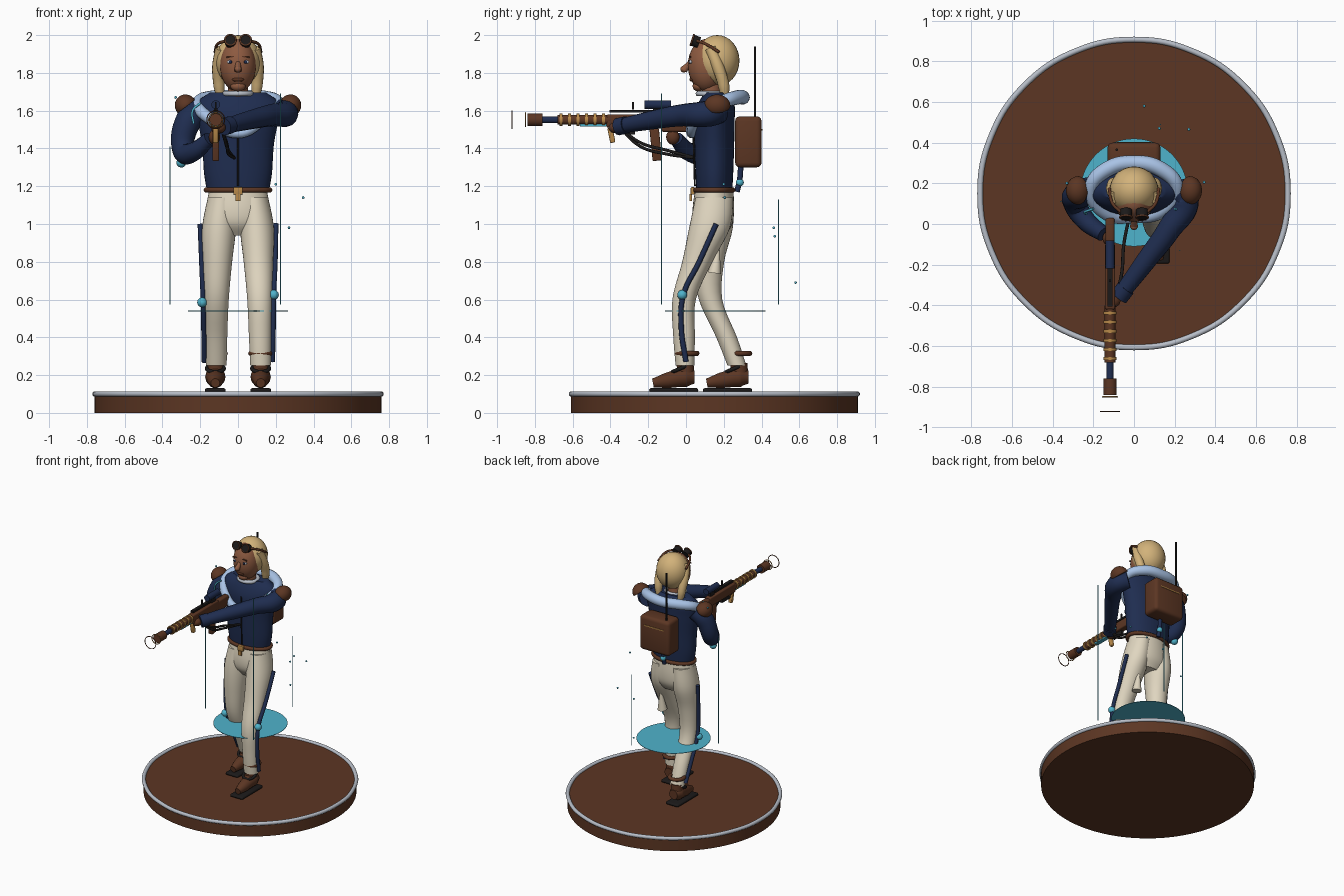
import bpy, bmesh, math
from mathutils import Vector, Matrix, Euler

cube = bpy.data.objects.get("Cube")
if cube:
    bpy.data.objects.remove(cube, do_unlink=True)


def material(name, code):
    def linear(i):
        c = int(code[i:i + 2], 16) / 255
        return c / 12.92 if c < 0.04 else ((c + 0.055) / 1.055) ** 2.4
    m = bpy.data.materials.new(name)
    m.use_nodes = True
    colour = (linear(0), linear(2), linear(4), 1)
    m.diffuse_color = colour
    m.node_tree.nodes["Principled BSDF"].inputs["Base Color"].default_value = colour
    return m


brown = material("brown leather", "5c3623")
navy = material("navy cloth", "1f2d50")
cream = material("cream cloth", "e0d6c0")
skin = material("skin", "8d5a40")
blond = material("blond hair", "d2b27a")
silver = material("silver", "b8bec8")
pale = material("pale blue cloth", "a9c3e6")
gold = material("gold", "b98a4a")
black = material("black rubber", "1c1a1a")
teal = material("teal glow", "4fb3cc")


def finish(name, bm, mat):
    bmesh.ops.recalc_face_normals(bm, faces=bm.faces)
    mesh = bpy.data.meshes.new(name)
    bm.to_mesh(mesh)
    bm.free()
    ob = bpy.data.objects.new(name, mesh)
    bpy.context.collection.objects.link(ob)
    mesh.materials.append(mat)
    bpy.ops.object.select_all(action='DESELECT')
    ob.select_set(True)
    bpy.context.view_layer.objects.active = ob
    bpy.ops.object.shade_smooth_by_angle(angle=math.radians(40))
    return ob


def ball(name, at, size, mat, tilt=(0, 0, 0), dome=False):
    bm = bmesh.new()
    bmesh.ops.create_uvsphere(bm, u_segments=28, v_segments=16, radius=1)
    if dome:
        for v in bm.verts:
            v.co.z = max(v.co.z, -0.05)
    size = (size,) * 3 if isinstance(size, float) else size
    bm.transform(Matrix.LocRotScale(Vector(at), Euler(tilt), Vector(size)))
    return finish(name, bm, mat)


def box(name, at, size, mat, tilt=(0, 0, 0), bevel=0.0):
    bm = bmesh.new()
    bmesh.ops.create_cube(bm, size=1)
    bmesh.ops.scale(bm, vec=size, verts=bm.verts)
    if bevel:
        bmesh.ops.bevel(bm, geom=bm.edges[:], offset=bevel, segments=3, profile=0.5, affect='EDGES')
    bm.transform(Matrix.LocRotScale(Vector(at), Euler(tilt), None))
    return finish(name, bm, mat)


def rod(name, start, end, r, mat, r2=None, sides=24):
    a, b = Vector(start), Vector(end)
    bm = bmesh.new()
    bmesh.ops.create_cone(bm, cap_ends=True, segments=sides, radius1=r,
                          radius2=r if r2 is None else r2, depth=(b - a).length)
    turn = (b - a).to_track_quat('Z', 'Y')
    bm.transform(Matrix.LocRotScale((a + b) / 2, turn, None))
    return finish(name, bm, mat)


def tube(name, points, radii, mat, closed=False):
    curve = bpy.data.curves.new(name, 'CURVE')
    curve.dimensions = '3D'
    curve.bevel_depth, curve.bevel_resolution = 1, 5
    curve.use_fill_caps, curve.resolution_u = True, 8
    spline = curve.splines.new('BEZIER')
    spline.bezier_points.add(len(points) - 1)
    spline.use_cyclic_u = closed
    radii = [radii] * len(points) if isinstance(radii, float) else radii
    for bp, p, r in zip(spline.bezier_points, points, radii):
        bp.co, bp.radius = p, r
        bp.handle_left_type = bp.handle_right_type = 'AUTO'
    ob = bpy.data.objects.new(name, curve)
    bpy.context.collection.objects.link(ob)
    curve.materials.append(mat)
    bpy.ops.object.select_all(action='DESELECT')
    ob.select_set(True)
    bpy.context.view_layer.objects.active = ob
    bpy.ops.object.convert(target='MESH')
    return bpy.context.view_layer.objects.active


def hoop(name, at, rx, ry, r, mat, tilt=(0, 0, 0)):
    turn = Euler(tilt).to_matrix()
    steps = [k * math.tau / 16 for k in range(16)]
    pts = [Vector(at) + turn @ Vector((rx * math.cos(t), ry * math.sin(t), 0)) for t in steps]
    return tube(name, pts, r, mat, True)


def loft(name, sections, mat, sides=32, fine=5):
    # each section is x, y, z and the two half widths of an ellipse
    s = [Vector(q) for q in sections]
    s = [s[0]] + s + [s[-1]]
    rows = []
    for i in range(1, len(s) - 2):
        p, a, b, n = s[i - 1:i + 3]
        for k in range(fine + (i == len(s) - 3)):
            t = k / fine
            rows.append(a + (b - p) * (t / 2) + (p * 2 - a * 5 + b * 4 - n) * (t * t / 2)
                        + (a * 3 - p - b * 3 + n) * (t ** 3 / 2))
    bm = bmesh.new()
    angles = [k * math.tau / sides for k in range(sides)]
    rings = [[bm.verts.new((q[0] + q[3] * math.cos(t), q[1] + q[4] * math.sin(t), q[2]))
              for t in angles] for q in rows]
    for low, high in zip(rings, rings[1:]):
        for k in range(sides):
            j = (k + 1) % sides
            bm.faces.new((low[k], low[j], high[j], high[k]))
    bm.faces.new(rings[0])
    bm.faces.new(rings[-1])
    return finish(name, bm, mat)


# Stand and floating disc
rod("stand", (0, .15, 0), (0, .15, .1), .76, brown, sides=96)
hoop("stand_rim", (0, .15, .1), .757, .757, .014, silver)
rod("glow_disc", (0, .155, .538), (0, .155, .541), .265, teal, sides=64)

# Trousers
loft("pelvis", [(0, .15, .94, .1, .06), (0, .145, 1, .165, .1), (0, .145, 1.08, .17, .11),
                (0, .15, 1.19, .15, .1)], cream)
loft("left_leg", [(.12, -.005, .25, .055, .05), (.118, -.01, .4, .06, .057), (.115, -.01, .6, .066, .062),
                  (.108, .06, .8, .078, .08), (.1, .125, .98, .09, .108), (.085, .15, 1.14, .075, .1)], cream)
loft("right_leg", [(-.115, .27, .25, .055, .05), (-.115, .215, .4, .058, .055), (-.113, .13, .6, .064, .062),
                   (-.108, .12, .8, .077, .082), (-.1, .14, .98, .09, .108), (-.085, .15, 1.14, .075, .1)], cream)
rod("thigh_pouch", (.1, .15, .74), (.1, .17, .88), .035, cream, .008)

# Trouser stripes with knee lights
tube("left_stripe", [(.2, .16, 1), (.196, .07, .8), (.188, -.015, .62), (.186, -.025, .45), (.182, 0, .27)],
     .014, navy)
tube("right_stripe", [(-.2, .14, 1), (-.192, .12, .8), (-.184, .12, .6), (-.18, .2, .4), (-.178, .26, .27)],
     .014, navy)
ball("left_knee_light", (.19, -.02, .625), .026, teal)
ball("right_knee_light", (-.19, .11, .585), .026, teal)

# Shoes
for side, x, y in (("left", .12, 0), ("right", -.12, .285)):
    box(side + "_sole", (x, y - .065, .12), (.11, .26, .022), black, bevel=.01)
    tube(side + "_shoe", [(x, y - .175, .158), (x, y - .1, .172), (x, y, .19), (x, y + .045, .19)],
         [.024, .042, .054, .036], brown)
    rod(side + "_ankle", (x, y, .19), (x, y - .005, .262), .045, brown)
    hoop(side + "_laces", (x, y - .03, .235), .046, .046, .01, black, (.4, 0, 0))
    hoop(side + "_ankle_strap", (x, y + (.005 if x > 0 else .0), .315), .052, .052, .014, brown)

# Jacket, belt and buckle
loft("jacket", [(0, .15, 1.18, .165, .095), (0, .15, 1.27, .18, .1), (0, .15, 1.42, .19, .105),
                (0, .15, 1.56, .215, .108), (0, .16, 1.64, .22, .095), (0, .16, 1.695, .15, .06)], navy)
tube("jacket_seam", [(0, .047, 1.2), (0, .041, 1.4), (0, .038, 1.58)], .005, black)
hoop("belt", (0, .15, 1.18), .168, .098, .014, brown)
box("buckle", (0, .035, 1.175), (.05, .02, .04), gold, bevel=.005)
box("buckle_tag", (0, .025, 1.14), (.025, .012, .035), gold)

# Scarf and collar
tube("scarf", [(0, .3, 1.67), (.13, .27, 1.67), (.21, .18, 1.64), (.14, .06, 1.56), (0, .03, 1.48),
               (-.14, .05, 1.55), (-.21, .18, 1.64), (-.13, .27, 1.67)],
     [.038, .038, .034, .028, .026, .03, .034, .038], pale, True)
hoop("collar", (0, .13, 1.69), .07, .065, .014, silver)

# Arms
tube("left_arm", [(.2, .18, 1.6), (.25, .12, 1.585), (.17, -.03, 1.575), (.06, -.18, 1.55), (-.06, -.34, 1.52)],
     [.065, .07, .058, .05, .04], navy)
rod("left_cuff", (-.04, -.315, 1.525), (-.075, -.36, 1.515), .046, navy)
ball("left_hand", (-.1, -.37, 1.51), (.035, .04, .03), brown)
tube("right_arm", [(-.2, .17, 1.6), (-.26, .15, 1.55), (-.285, .09, 1.38), (-.24, .02, 1.38), (-.15, -.05, 1.45)],
     [.065, .07, .058, .05, .038], navy)
ball("right_elbow_light", (-.3, .09, 1.325), .026, teal)
ball("right_hand", (-.125, -.07, 1.46), (.03, .035, .04), brown)
for side, s in (("left", 1), ("right", -1)):
    ball(side + "_shoulder_pad", (s * .275, .165, 1.625), (.058, .07, .062), brown, (0, s * .65, 0), True)
    tube(side + "_pad_piping", [(s * .2, .075, 1.64), (s * .24, .06, 1.6), (s * .235, .05, 1.53)], .006, teal)

# Neck, head and hair
rod("neck", (0, .14, 1.64), (0, .13, 1.78), .052, skin)
ball("face", (0, .11, 1.84), (.096, .1, .14), skin)
ball("hair_cap", (0, .165, 1.865), (.12, .118, .135), blond)
rod("nose", (0, .04, 1.875), (0, -.012, 1.815), .008, skin, .02)
ball("nose_tip", (0, -.012, 1.82), .018, skin)
ball("lips", (0, .034, 1.765), (.032, .016, .012), brown)
ball("chin", (0, .065, 1.73), (.04, .03, .028), skin)
for side, s in (("left", 1), ("right", -1)):
    ball(side + "_eye", (s * .04, .026, 1.858), (.018, .01, .01), silver)
    ball(side + "_iris", (s * .04, .017, 1.858), (.008, .004, .009), navy)
    box(side + "_brow", (s * .042, .022, 1.885), (.04, .008, .007), brown, (0, s * .1, 0))
    ball(side + "_ear", (s * .112, .165, 1.84), (.015, .022, .035), skin)
    tube(side + "_lock", [(s * .09, .13, 1.93), (s * .105, .17, 1.83), (s * .1, .2, 1.73), (s * .09, .205, 1.64)],
         [.03, .032, .03, .016], blond)
    # Goggles pushed up on the hair
    rod(side + "_goggle", (s * .04, .07, 1.96), (s * .04, .03, 1.975), .03, black)
    hoop(side + "_goggle_ring", (s * .04, .033, 1.974), .029, .029, .005, brown, (1.25, 0, 0))
    tube(side + "_goggle_strap", [(s * .06, .055, 1.97), (s * .105, .1, 1.955), (s * .122, .175, 1.91)], .008, brown)

# Backpack
box("backpack", (0, .33, 1.435), (.26, .14, .27), brown, bevel=.025)
box("backpack_trim", (0, .401, 1.5), (.17, .006, .008), gold)
rod("antenna", (-.085, .365, 1.55), (-.085, .365, 1.94), .006, black)
tube("pack_strap", [(0, .29, 1.32), (0, .285, 1.24), (0, .27, 1.17)], .015, navy)
ball("pack_light", (0, .285, 1.22), .021, teal)

# Rifle along the y axis
gx, gz = -.118, 1.552


def barrel(name, y1, y2, r, mat):
    return rod(name, (gx, y1, gz), (gx, y2, gz), r, mat)


barrel("muzzle", -.84, -.76, .033, brown)
barrel("front_barrel", -.77, -.67, .018, navy)
barrel("rear_barrel", -.68, -.4, .026, brown)
for k in range(6):
    barrel("barrel_band", -.67 + k * .045, -.655 + k * .045, .033, gold)
hoop("small_flash_ring", (gx, -.85, gz), .037, .037, .003, gold, (math.pi / 2, 0, 0))
hoop("large_flash_ring", (gx, -.922, gz), .047, .047, .003, brown, (math.pi / 2, 0, 0))
box("receiver", (gx, -.26, 1.545), (.05, .32, .07), brown, bevel=.008)
box("stock", (gx, -.05, 1.53), (.045, .16, .085), brown, bevel=.012)
box("gun_glow_strip", (gx, -.45, 1.523), (.03, .22, .012), teal)
box("top_rail", (gx, -.29, 1.597), (.025, .23, .014), black)
rod("scope", (gx, -.22, 1.632), (gx, -.08, 1.632), .023, navy)
box("scope_mount", (gx, -.15, 1.595), (.02, .05, .04), black)
box("front_sight", (gx, -.28, 1.625), (.01, .012, .04), black)
box("magazine", (gx, -.16, 1.42), (.036, .05, .17), brown, (.1, 0, 0), .006)
box("front_grip", (gx, -.395, 1.47), (.028, .028, .08), gold, (.2, 0, 0), .006)
box("trigger_guard", (gx, -.32, 1.49), (.02, .1, .03), black)
for k in range(2):
    tube("gun_cable", [(gx + .03, -.35, 1.51), (-.06, -.24, 1.43 - k * .02), (-.05, -.1, 1.39 - k * .02),
                       (-.02, .05, 1.35)], .008, black)

# Light beams and drifting sparks
for x, y, top in ((-.36, .11, 1.41), (.225, -.13, 1.69), (.13, .49, 1.13)):
    rod("light_beam", (x, y, .575), (x, y, top), .003, teal, sides=8)
for spot in ((.345, .205, 1.14), (.27, .465, .98), (.125, .47, .935), (.05, .58, .69), (.2, .2, 1.21),
             (-.33, .2, 1.67)):
    ball("spark", spot, .007, teal)
